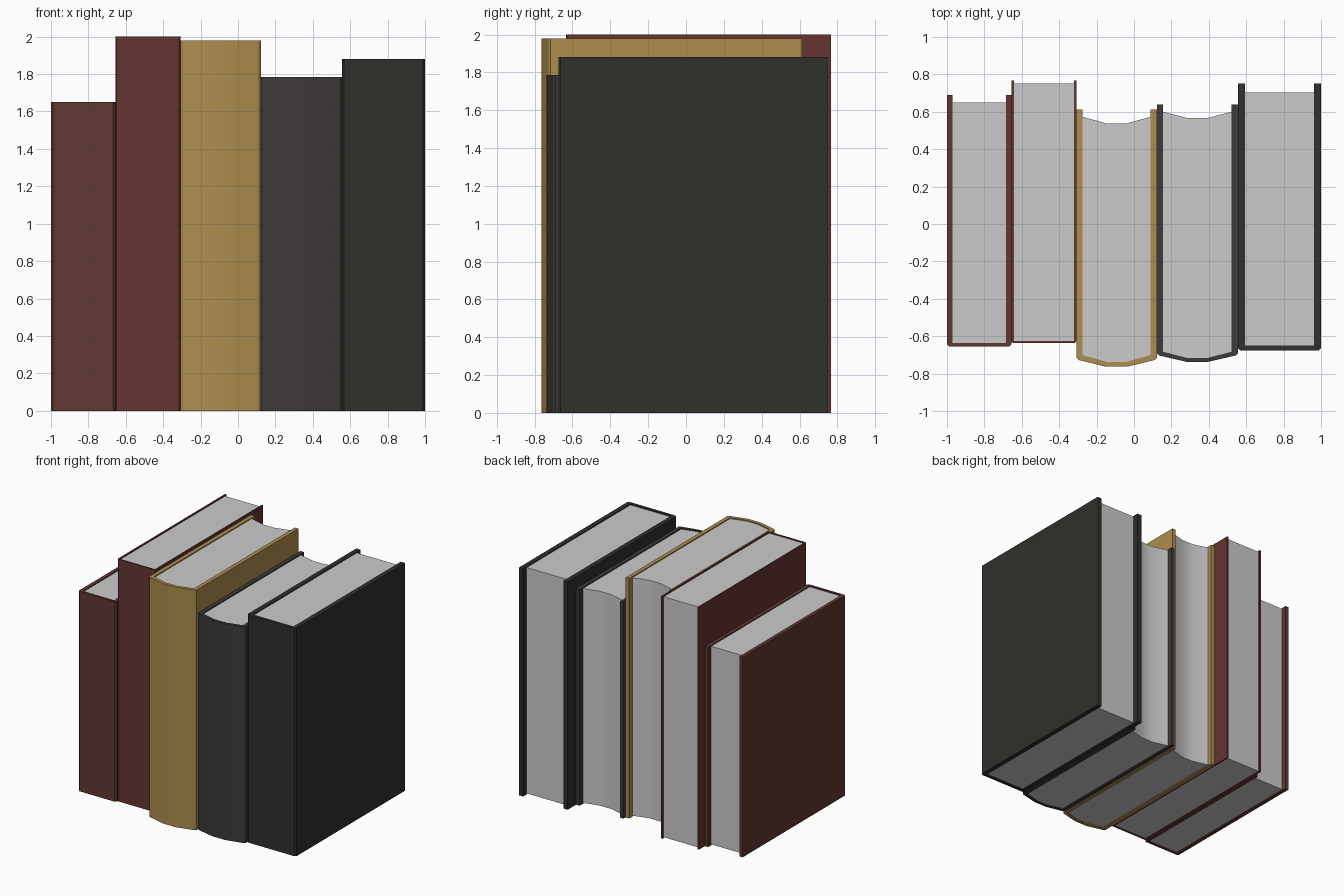
import bpy, bmesh, math

if "Cube" in bpy.data.objects:
    bpy.data.objects.remove(bpy.data.objects["Cube"])


def extrude(name, pts, z0, z1, color=None):
    """Closed xy outline raised from z0 to z1."""
    bm = bmesh.new()
    face = bm.faces.new([bm.verts.new((x, y, z0)) for x, y in pts])
    top = bmesh.ops.extrude_face_region(bm, geom=[face])["geom"]
    for v in top:
        if isinstance(v, bmesh.types.BMVert):
            v.co.z = z1
    bmesh.ops.recalc_face_normals(bm, faces=bm.faces)
    me = bpy.data.meshes.new(name)
    bm.to_mesh(me)
    bm.free()
    ob = bpy.data.objects.new(name, me)
    bpy.context.collection.objects.link(ob)
    if color:
        mat = bpy.data.materials.new(name)
        mat.diffuse_color = (*color, 1)
        mat.use_nodes = True
        mat.node_tree.nodes["Principled BSDF"].inputs["Base Color"].default_value = mat.diffuse_color
        me.materials.append(mat)
    bpy.ops.object.select_all(action='DESELECT')
    ob.select_set(True)
    bpy.context.view_layer.objects.active = ob
    bpy.ops.object.shade_smooth_by_angle(angle=math.radians(30))
    return ob


def arc(x0, x1, y, bow):
    """Left-to-right edge that bows towards -y, flat when bow is 0."""
    if not bow:
        return [(x0, y), (x1, y)]
    w = x1 - x0
    return [(x0, y), (x0 + .36 * w, y - bow), (x1 - .36 * w, y - bow), (x1, y)]


def book(name, x0, x1, spine, back, pages, height, board, spine_t, bow, color):
    c = min(.012, board * .5)          # softened spine corners
    a, b = x0 + board, x1 - board
    inner = arc(a, b, spine + spine_t, bow)
    # wrap-around cover: two boards and the spine
    outer = [(x0, back), (x0, spine + c)] + arc(x0 + c, x1 - c, spine, bow)
    outer += [(x1, spine + c), (x1, back)]
    cover = outer + [(b, back)] + inner[::-1] + [(a, back)]
    extrude(name + "_cover", cover, 0, height, color)
    # page block between the boards
    block = inner + arc(a, b, pages, bow)[::-1]
    extrude(name + "_pages", block, .008, height - .008)


# name, x0, x1, spine y, board back y, page back y, height, board, spine, bow, colour
books = [
    ("small_brown_book", -1.0, -.655, -.655, .69, .65, 1.65, .03, .02, 0, (.12, .04, .032)),
    ("tall_red_book", -.655, -.308, -.635, .767, .75, 2.0, .013, .01, 0, (.13, .035, .032)),
    ("gold_book", -.308, .122, -.727, .613, .573, 1.98, .033, .026, .036, (.42, .27, .075)),
    ("grey_book", .122, .555, -.703, .64, .6, 1.785, .033, .02, .034, (.048, .041, .041)),
    ("black_book", .555, 1.0, -.675, .75, .703, 1.88, .038, .025, 0, (.029, .029, .025)),
]
for spec in books:
    book(*spec)
